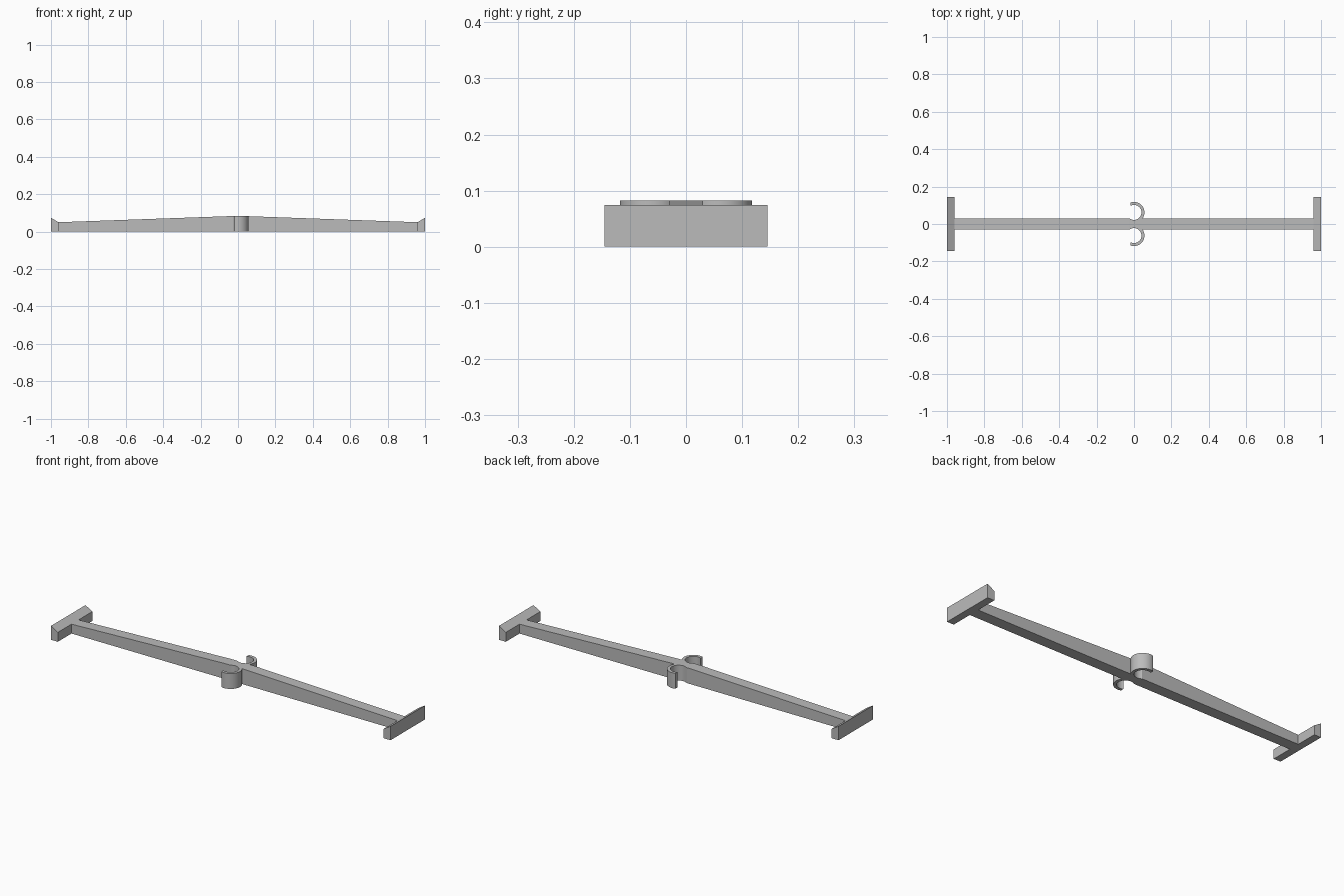
import bpy, bmesh, math
from mathutils import Vector

cube = bpy.data.objects.get("Cube")
if cube:
    bpy.data.objects.remove(cube, do_unlink=True)

# Single plain grey plastic
grey = bpy.data.materials.new("plain_grey")
grey.use_nodes = True
colour = (0.5, 0.5, 0.5, 1)
grey.diffuse_color = colour
grey.node_tree.nodes["Principled BSDF"].inputs["Base Color"].default_value = colour

HEIGHT, END_HEIGHT, LIP = 0.082, 0.05, 0.074
BAR_HALF, END_HALF, END_X = 0.03, 0.145, 0.96
CLIP_Y, OUTER, INNER, MOUTH_X = 0.062, 0.056, 0.04, -0.018


def prism(name, outline, low, high, upright=False):
    """Extrude an outline along z, or an upright x-z outline along y."""
    bm = bmesh.new()
    place = (lambda a, b: (a, low, b)) if upright else (lambda a, b: (a, b, low))
    face = bm.faces.new([bm.verts.new(place(a, b)) for a, b in outline])
    extruded = bmesh.ops.extrude_face_region(bm, geom=[face])["geom"]
    shift = Vector((0, high - low, 0) if upright else (0, 0, high - low))
    bmesh.ops.translate(bm, vec=shift,
                        verts=[v for v in extruded if isinstance(v, bmesh.types.BMVert)])
    bmesh.ops.recalc_face_normals(bm, faces=bm.faces)
    mesh = bpy.data.meshes.new(name)
    bm.to_mesh(mesh)
    bm.free()
    mesh.materials.append(grey)
    obj = bpy.data.objects.new(name, mesh)
    bpy.context.collection.objects.link(obj)
    return obj


def activate(obj):
    bpy.ops.object.select_all(action='DESELECT')
    obj.select_set(True)
    bpy.context.view_layer.objects.active = obj


def smooth(obj):
    activate(obj)
    bpy.ops.object.shade_smooth_by_angle(angle=math.radians(30))


def arc(radius, start, end, centre_y, steps=32):
    angles = [start + (end - start) * i / steps for i in range(steps + 1)]
    return [(radius * math.cos(a), centre_y + radius * math.sin(a)) for a in angles]


# Tapered bar, highest in the middle
bar = prism("tapered_bar",
            [(-END_X, 0), (END_X, 0), (END_X, END_HEIGHT), (0.06, HEIGHT),
             (-0.06, HEIGHT), (-END_X, END_HEIGHT)],
            -BAR_HALF, BAR_HALF, upright=True)

for side, label in ((1, "back"), (-1, "front")):
    # Round notch in the bar, continuing the bore of the clip
    cutter = prism(label + "_notch_cutter",
                   arc(INNER, 0, math.tau, side * CLIP_Y, 64)[:-1], -0.1, 0.2)
    cutter.hide_render = True
    notch = bar.modifiers.new("notch", 'BOOLEAN')
    notch.operation, notch.solver, notch.object = 'DIFFERENCE', 'EXACT', cutter
    activate(bar)
    bpy.ops.object.modifier_apply(modifier=notch.name)
    bpy.data.objects.remove(cutter, do_unlink=True)

    # Open C-shaped clip, rooted on the side of the bar
    root = BAR_HALF - CLIP_Y
    ring = (arc(OUTER, math.asin(root / OUTER), math.acos(MOUTH_X / OUTER), CLIP_Y)
            + arc(INNER, math.acos(MOUTH_X / INNER), math.asin(root / INNER), CLIP_Y))
    clip = prism(label + "_clip", [(x, side * y) for x, y in ring], 0, HEIGHT)
    smooth(clip)

smooth(bar)

# Crosswise end pieces with tops rising outward
for side, label in ((1, "left"), (-1, "right")):
    prism(label + "_end_piece",
          [(side * END_X, 0), (side, 0), (side, LIP), (side * END_X, END_HEIGHT)],
          -END_HALF, END_HALF, upright=True)
